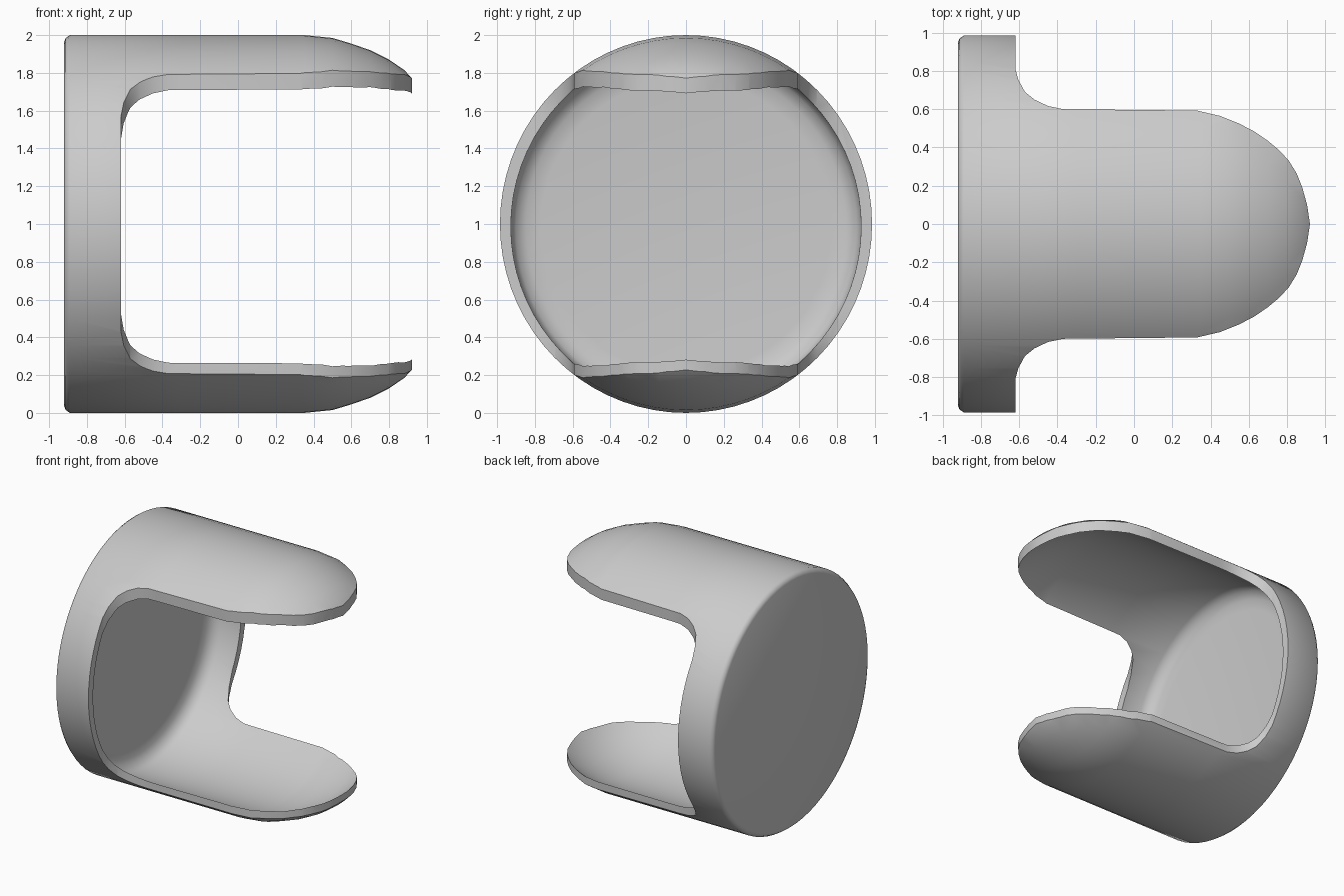
import bpy, bmesh, math

if "Cube" in bpy.data.objects:
    bpy.data.objects.remove(bpy.data.objects["Cube"])

SEG = 72          # steps around the cup
SQUASH = 0.985    # cup is slightly narrower in y than in z
INNER_DROP = 0.013  # inner wall sits a little low

grey = bpy.data.materials.new("plain_grey")
grey.diffuse_color = (0.6, 0.6, 0.6, 1)
grey.use_nodes = True
grey.node_tree.nodes["Principled BSDF"].inputs["Base Color"].default_value = grey.diffuse_color


def make_object(name, bm):
    bmesh.ops.recalc_face_normals(bm, faces=bm.faces)
    mesh = bpy.data.meshes.new(name)
    bm.to_mesh(mesh)
    bm.free()
    ob = bpy.data.objects.new(name, mesh)
    bpy.context.collection.objects.link(ob)
    mesh.materials.append(grey)
    return ob


# Cup wall profile as (x, radius): outside from base to domed end, then inside back
outer = [(-0.92, 0), (-0.92, 0.965), (-0.912, 0.985), (-0.89, 1), (-0.3, 1), (0.35, 1),
         (0.5, 0.985), (0.6, 0.955), (0.7, 0.92), (0.8, 0.87),
         (0.88, 0.815), (0.96, 0.73)]
inner = [(0.96, 0.665), (0.88, 0.745), (0.8, 0.805), (0.7, 0.86), (0.6, 0.895),
         (0.5, 0.925), (0.35, 0.942), (-0.3, 0.945), (-0.78, 0.94),
         (-0.83, 0.915), (-0.86, 0.86), (-0.87, 0.78), (-0.87, 0)]

# Cup shell, turned around the x axis
bm = bmesh.new()
rings = []
for pts, drop in ((outer, 0), (inner, INNER_DROP)):
    for x, r in pts:
        if r == 0:
            rings.append([bm.verts.new((x, 0, 1 - drop))] * SEG)
        else:
            rings.append([bm.verts.new((x, SQUASH * r * math.sin(a), 1 - drop + r * math.cos(a)))
                          for a in (2 * math.pi * i / SEG for i in range(SEG))])
for a, b in zip(rings, rings[1:]):
    for i in range(SEG):
        j = (i + 1) % SEG
        bm.faces.new(list(dict.fromkeys((a[i], a[j], b[j], b[i]))))
cup = make_object("cup_with_two_tabs", bm)

# Plan outline: low rim, fillet, straight tab side, round tip; mirrored in y
half = [(-1.2, 1.2), (-0.62, 1.2), (-0.62, 0.81), (-0.605, 0.755), (-0.57, 0.69),
        (-0.52, 0.65), (-0.45, 0.617), (-0.37, 0.6), (0.33, 0.593), (0.45, 0.565),
        (0.55, 0.525), (0.63, 0.483), (0.7, 0.435), (0.76, 0.385), (0.81, 0.33),
        (0.85, 0.265), (0.88, 0.19), (0.905, 0.1)]
outline = half + [(0.92, 0)] + [(x, -y) for x, y in reversed(half)]
bm = bmesh.new()
face = bm.faces.new([bm.verts.new((x, y, -0.5)) for x, y in outline])
up = bmesh.ops.extrude_face_region(bm, geom=[face])
bmesh.ops.translate(bm, vec=(0, 0, 3),
                    verts=[v for v in up["geom"] if isinstance(v, bmesh.types.BMVert)])
cutter = make_object("outline_cutter", bm)
cutter.hide_render = True
cutter.hide_viewport = False

# Trim the shell to the outline, leaving the rim and the two tabs
bpy.context.view_layer.objects.active = cup
cup.select_set(True)
trim = cup.modifiers.new("trim", "BOOLEAN")
trim.operation = "INTERSECT"
trim.solver = "EXACT"
trim.object = cutter
bpy.ops.object.modifier_apply(modifier="trim")
bpy.data.objects.remove(cutter)
bpy.ops.object.shade_smooth_by_angle(angle=math.radians(35))
